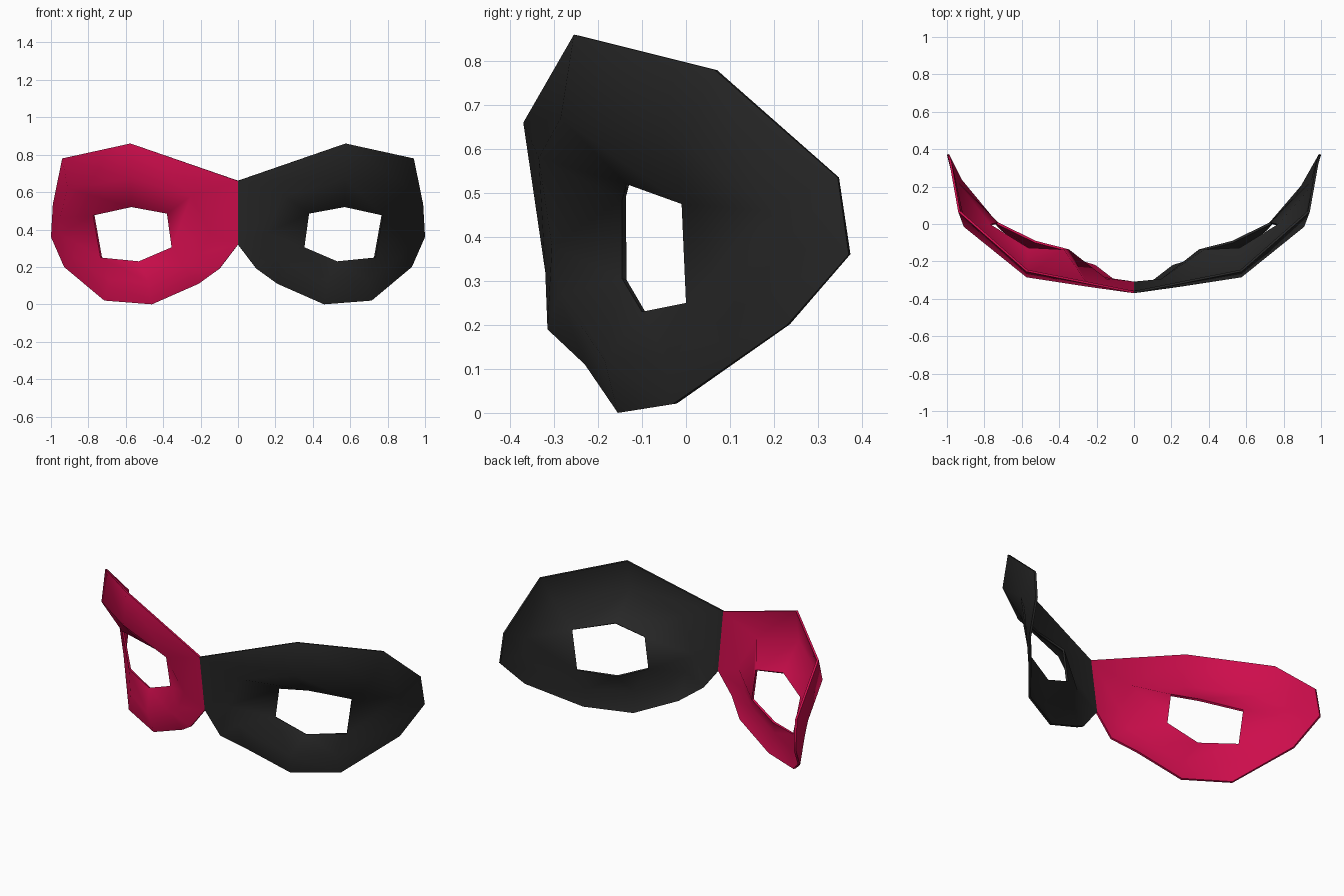
import bpy, bmesh, math
from mathutils import Vector

if "Cube" in bpy.data.objects:
    bpy.data.objects.remove(bpy.data.objects["Cube"])

# Each row: outer rim point, raised ridge point, nearest eye-hole corner
ROWS = [
    ((0.00, -0.37, 0.66), (0.25, -0.335, 0.58), 0),
    ((0.575, -0.255, 0.86), (0.575, -0.285, 0.67), 1),
    ((0.94, 0.065, 0.78), (0.91, -0.015, 0.62), 2),
    ((0.99, 0.345, 0.535), (0.955, 0.19, 0.46), 2),
    ((1.00, 0.37, 0.36), (0.955, 0.22, 0.38), 3),
    ((0.93, 0.23, 0.20), (0.87, 0.14, 0.25), 3),
    ((0.715, -0.03, 0.02), (0.69, -0.05, 0.13), 3),
    ((0.46, -0.155, 0.00), (0.48, -0.185, 0.12), 4),
    ((0.21, -0.23, 0.11), (0.29, -0.24, 0.20), 5),
    ((0.10, -0.315, 0.19), (0.20, -0.29, 0.27), 5),
    ((0.00, -0.32, 0.32), (0.15, -0.305, 0.38), 5),
]
HOLE = [(0.38, -0.145, 0.485), (0.57, -0.135, 0.52), (0.775, -0.01, 0.475),
        (0.735, 0.0, 0.25), (0.53, -0.10, 0.23), (0.355, -0.145, 0.305)]


def material(name, rgb):
    m = bpy.data.materials.new(name)
    m.diffuse_color = (*rgb, 1)
    m.use_nodes = True
    m.node_tree.nodes["Principled BSDF"].inputs["Base Color"].default_value = m.diffuse_color
    return m


def mask_half(name, side, mat):
    """One half of the mask: rim, ridge and eye hole joined by faces."""
    bm = bmesh.new()

    def vert(p):
        return bm.verts.new(Vector((p[0] * side, p[1], p[2])))

    rim = [vert(r[0]) for r in ROWS]
    ridge = [vert(r[1]) for r in ROWS]
    hole = [vert(p) for p in HOLE]

    def face(*vs):
        bm.faces.new(vs if side < 0 else vs[::-1])

    n = len(ROWS)
    for i in range(n):
        j = (i + 1) % n
        a, b = ROWS[i][2], ROWS[j][2]
        face(rim[j], rim[i], ridge[i], ridge[j])
        if a == b:
            face(ridge[j], ridge[i], hole[a])
        else:
            face(ridge[j], ridge[i], hole[a], hole[b])
    # outside of the mask faces forward
    bm.normal_update()
    if sum(f.normal.y * f.calc_area() for f in bm.faces) > 0:
        bmesh.ops.reverse_faces(bm, faces=bm.faces[:])
    me = bpy.data.meshes.new(name)
    bm.to_mesh(me)
    bm.free()
    me.materials.append(mat)
    ob = bpy.data.objects.new(name, me)
    bpy.context.collection.objects.link(ob)

    # thin sheet thickness, growing inward
    bpy.ops.object.select_all(action='DESELECT')
    ob.select_set(True)
    bpy.context.view_layer.objects.active = ob
    solid = ob.modifiers.new("thickness", 'SOLIDIFY')
    solid.thickness = 0.012
    solid.offset = -1
    bpy.ops.object.modifier_apply(modifier=solid.name)
    bpy.ops.object.shade_smooth_by_angle(angle=math.radians(65))


mask_half("mask_right_half", 1, material("black", (0.021, 0.021, 0.021)))
mask_half("mask_left_half", -1, material("crimson", (0.61, 0.004, 0.072)))
